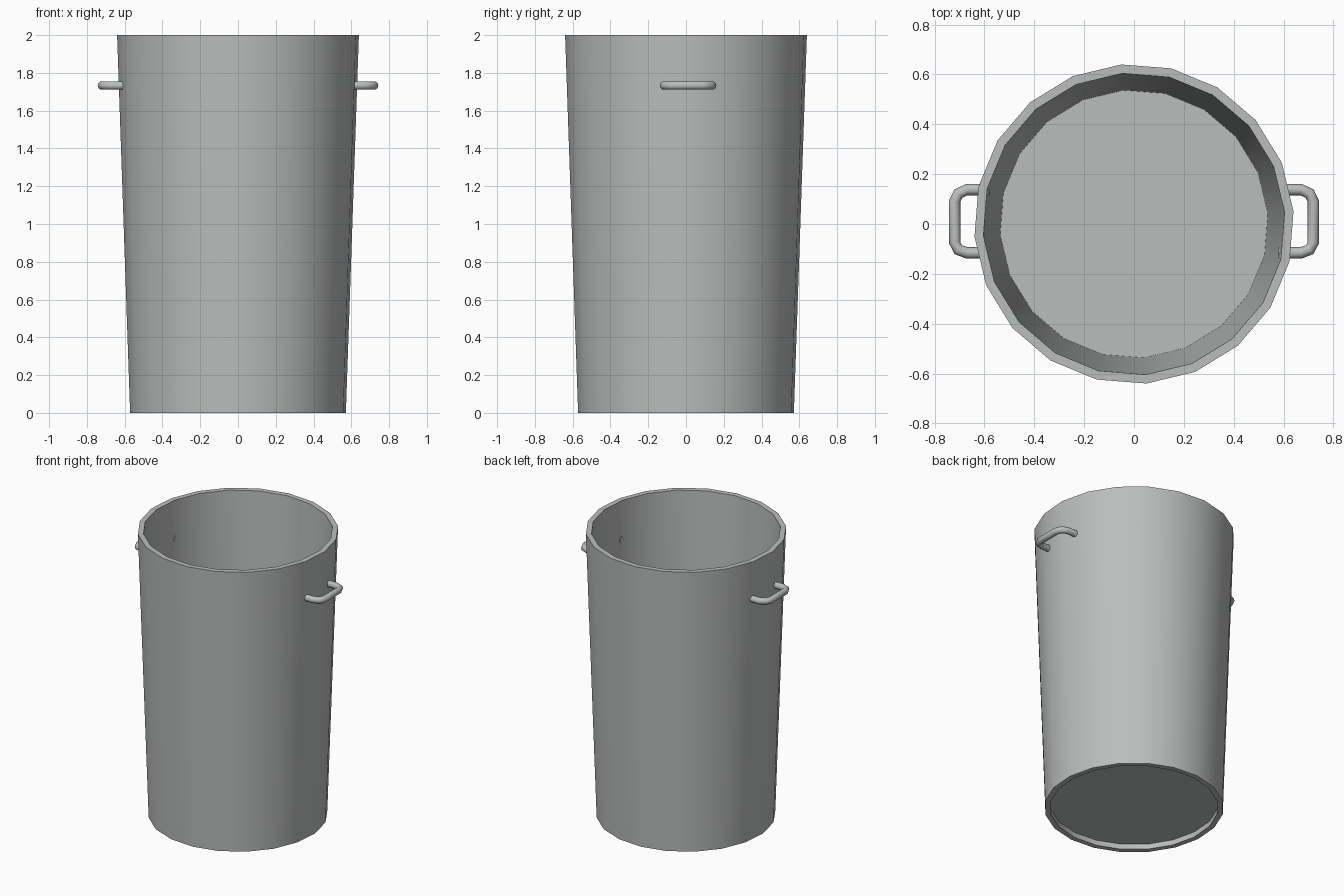
import bpy, bmesh, math
from mathutils import Vector

if "Cube" in bpy.data.objects:
    bpy.data.objects.remove(bpy.data.objects["Cube"])

grey = bpy.data.materials.new("grey metal")
grey.diffuse_color = (0.5, 0.51, 0.51, 1)
grey.use_nodes = True
grey.node_tree.nodes["Principled BSDF"].inputs["Base Color"].default_value = grey.diffuse_color
SIDES = 20


def finish(name, bm):
    bmesh.ops.recalc_face_normals(bm, faces=bm.faces[:])
    me = bpy.data.meshes.new(name)
    bm.to_mesh(me)
    bm.free()
    ob = bpy.data.objects.new(name, me)
    bpy.context.collection.objects.link(ob)
    me.materials.append(grey)
    bpy.ops.object.select_all(action='DESELECT')
    ob.select_set(True)
    bpy.context.view_layer.objects.active = ob
    bpy.ops.object.shade_smooth_by_angle(angle=math.radians(40))
    return ob


def skin(bm, rings, closed=False):
    # Join successive vertex rings with quads
    rings = [[bm.verts.new(p) for p in r] for r in rings]
    pairs = list(zip(rings, rings[1:])) + ([(rings[-1], rings[0])] if closed else [])
    for a, b in pairs:
        n = len(a)
        for i in range(n):
            j = (i + 1) % n
            bm.faces.new((a[i], a[j], b[j], b[i]))
    if not closed:
        bm.faces.new(rings[0])
        bm.faces.new(rings[-1])


def circle(r, z):
    return [(r * math.cos(2 * math.pi * (i + 0.25) / SIDES),
             r * math.sin(2 * math.pi * (i + 0.25) / SIDES), z) for i in range(SIDES)]


# Tapered open wall with a thick rim
bm = bmesh.new()
skin(bm, [circle(r, z) for r, z in
          [(0.573, 0), (0.642, 2), (0.606, 2), (0.537, 0)]], closed=True)
finish("bin_wall", bm)

# Raised floor, leaving a shallow recess underneath
bm = bmesh.new()
skin(bm, [circle(0.54, 0.038), circle(0.54, 0.046)])
finish("bin_floor", bm)

# Bent tube handles on both sides
path = [(0.58, 0.138), (0.67, 0.138), (0.705, 0.122), (0.72, 0.09),
        (0.72, -0.075), (0.705, -0.103), (0.67, -0.116), (0.58, -0.116)]
for side, name in ((1, "right_handle"), (-1, "left_handle")):
    pts = [Vector((x * side, y, 1.733)) for x, y in path]
    rings = []
    for i, p in enumerate(pts):
        t = (pts[min(i + 1, len(pts) - 1)] - pts[max(i - 1, 0)]).normalized()
        across = t.cross(Vector((0, 0, 1)))
        rings.append([p + 0.023 * (across * math.cos(a) + Vector((0, 0, math.sin(a))))
                      for a in [2 * math.pi * k / 10 for k in range(10)]])
    bm = bmesh.new()
    skin(bm, rings)
    finish(name, bm)
